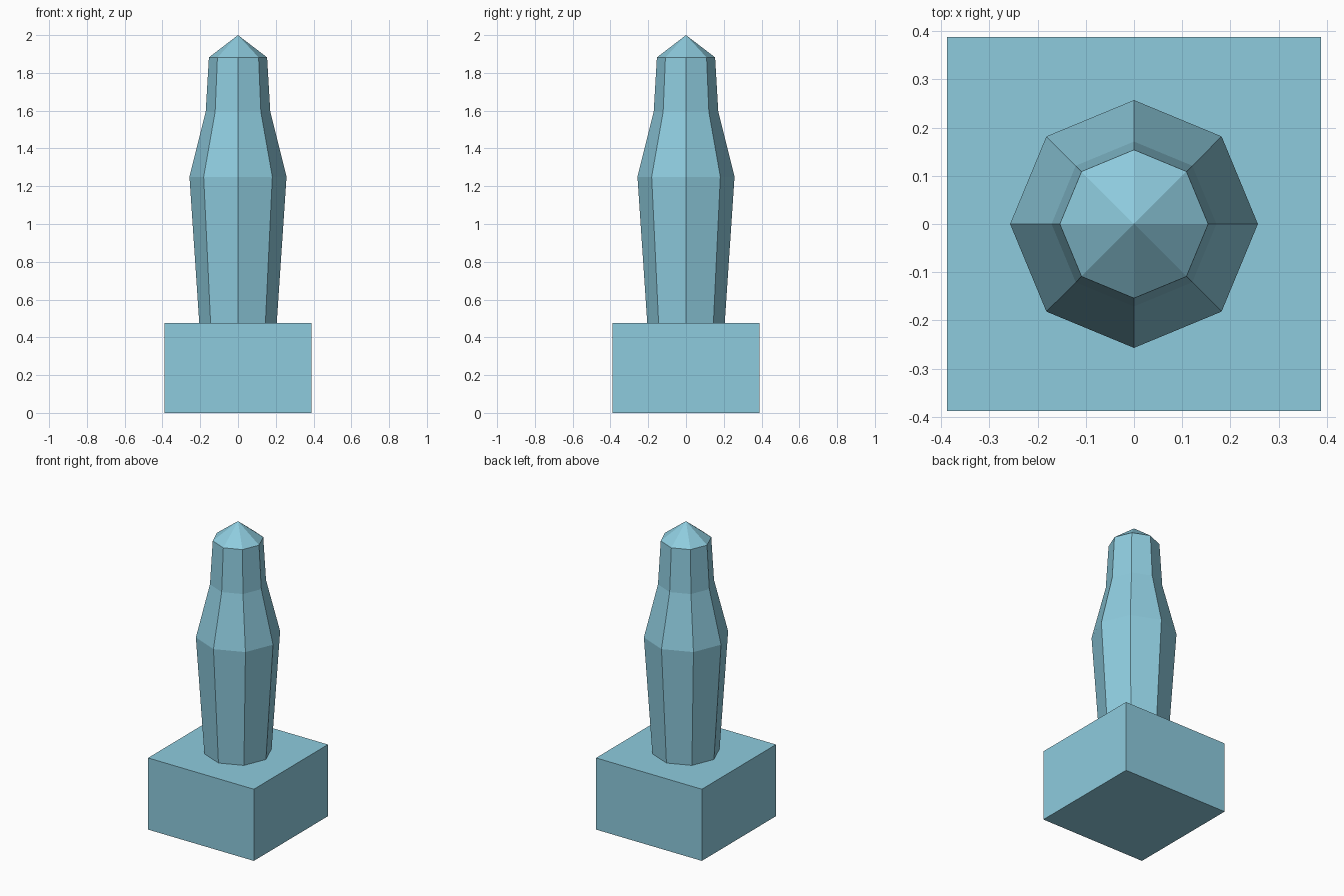
import bpy
import bmesh
from math import cos, sin, tau

cube = bpy.data.objects.get("Cube")
if cube:
    bpy.data.objects.remove(cube, do_unlink=True)

# Single flat colour
COLOUR = (0.27, 0.60, 0.73, 1)
paint = bpy.data.materials.new("pale blue")
paint.use_nodes = True
paint.diffuse_color = COLOUR
paint.node_tree.nodes["Principled BSDF"].inputs["Base Color"].default_value = COLOUR


def add_object(name, bm):
    bmesh.ops.recalc_face_normals(bm, faces=bm.faces)
    mesh = bpy.data.meshes.new(name)
    bm.to_mesh(mesh)
    bm.free()
    mesh.materials.append(paint)
    obj = bpy.data.objects.new(name, mesh)
    bpy.context.collection.objects.link(obj)
    return obj


def lathe(name, profile, apex_z, sides=8):
    """Faceted column through (radius, height) rings, closed by a point."""
    bm = bmesh.new()
    rings = [[bm.verts.new((r * cos(tau * i / sides), r * sin(tau * i / sides), z))
              for i in range(sides)] for r, z in profile]
    tip = bm.verts.new((0, 0, apex_z))
    for i in range(sides):
        j = (i + 1) % sides
        for low, high in zip(rings, rings[1:]):
            bm.faces.new((low[i], low[j], high[j], high[i]))
        bm.faces.new((rings[-1][i], rings[-1][j], tip))
    bm.faces.new(rings[0][::-1])
    return add_object(name, bm)


# Square plinth
BASE_WIDTH, BASE_HEIGHT = 0.776, 0.475
bm = bmesh.new()
bmesh.ops.create_cube(bm, size=1)
bmesh.ops.scale(bm, vec=(BASE_WIDTH, BASE_WIDTH, BASE_HEIGHT), verts=bm.verts)
bmesh.ops.translate(bm, vec=(0, 0, BASE_HEIGHT / 2), verts=bm.verts)
add_object("plinth", bm)

# Octagonal post: flared body, narrow neck and pointed cap
lathe("post", [(0.205, BASE_HEIGHT), (0.257, 1.25), (0.171, 1.595), (0.154, 1.882)], 2.0)
